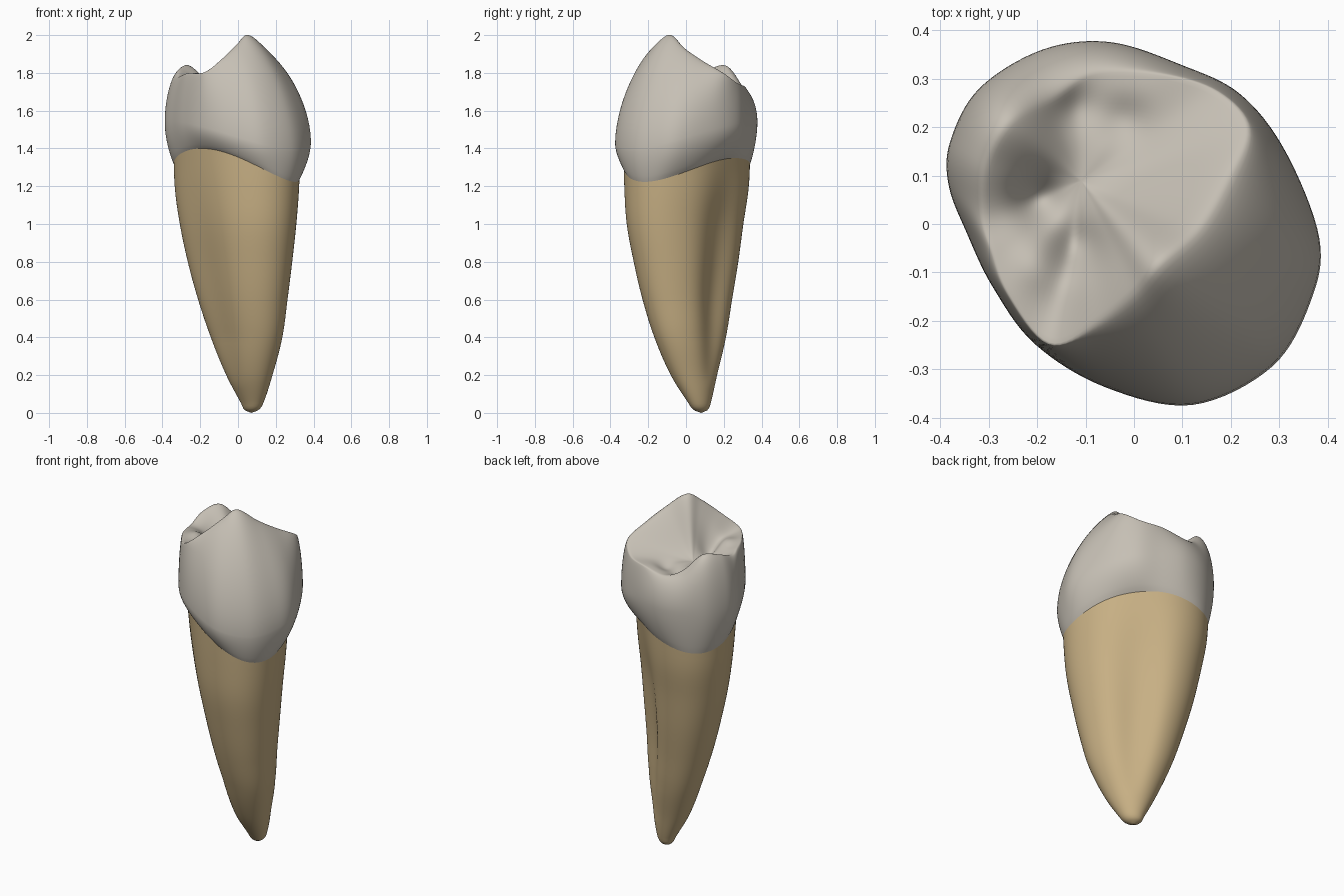
import bpy, math

if "Cube" in bpy.data.objects:
    bpy.data.objects.remove(bpy.data.objects["Cube"])

R2 = math.sqrt(2)
SUB = 8                      # columns between neighbouring control columns

# Crown control columns: biting-rim x, y, z and widest-outline x, y (counter-clockwise)
COLUMNS = [
    (.05, -.08, 2.005, .285, -.295), (.13, -.01, 1.935, .365, -.16),
    (.19, .09, 1.865, .383, -.03), (.235, .20, 1.80, .313, .15),
    (.17, .275, 1.745, .22, .268), (.05, .31, 1.73, .10, .328),
    (-.08, .31, 1.71, -.05, .376), (-.165, .26, 1.745, -.19, .36),
    (-.255, .21, 1.84, -.32, .28), (-.305, .12, 1.82, -.38, .17),
    (-.31, .02, 1.78, -.383, .08), (-.29, -.06, 1.79, -.345, -.02),
    (-.26, -.145, 1.80, -.292, -.13), (-.175, -.25, 1.805, -.205, -.248),
    (-.08, -.205, 1.88, -.06, -.337), (0, -.14, 1.96, .12, -.374),
]
# Root sections: height, centre x, centre y, half extent
ROOT = [
    (0, .07, .08, 0), (.015, .072, .078, .035), (.05, .075, .072, .056),
    (.2, .06, .042, .12), (.4, .045, .022, .19), (.6, .025, .007, .238),
    (.8, .01, 0, .278), (1, 0, -.005, .31), (1.2, -.006, .003, .331),
    (1.45, -.005, .005, .338),
]
# Pits, grooves and bumps of the biting surface: x, y, height, radius
DETAILS = [(-.20, .05, -.055, .05), (-.11, -.05, -.05, .05),
           (-.13, .25, -.035, .05), (-.02, .22, -.03, .05),
           (-.20, -.09, .035, .06)]
FOSSA = (-.11, .09, 1.715)


def hermite(p0, p1, m0, m1, t):
    return ((2*t**3 - 3*t*t + 1)*p0 + (t**3 - 2*t*t + t)*m0
            + (3*t*t - 2*t**3)*p1 + (t**3 - t*t)*m1)


def columns():
    n = len(COLUMNS)
    out = []
    for i in range(n):
        a, b, c, d = (COLUMNS[(i + k) % n] for k in (-1, 0, 1, 2))
        for j in range(SUB):
            out.append([hermite(b[k], c[k], (c[k]-a[k])/2, (d[k]-b[k])/2, j/SUB)
                        for k in range(5)])
    return out


def root_section(z):
    i = max(k for k in range(len(ROOT) - 1) if ROOT[k][0] <= z)
    h = ROOT[i+1][0] - ROOT[i][0]

    def slope(j, k):
        lo, hi = max(j - 1, 0), min(j + 1, len(ROOT) - 1)
        return (ROOT[hi][k] - ROOT[lo][k]) / (ROOT[hi][0] - ROOT[lo][0])
    return [hermite(ROOT[i][k], ROOT[i+1][k], slope(i, k)*h, slope(i+1, k)*h,
                    (z - ROOT[i][0])/h) for k in (1, 2, 3)]


def root_point(phi, z):
    cx, cy, h = root_section(z)
    a, b = 1.16*h, .80*h*(1 + .15*max(0, 1 - z/.4))
    # long grooves on the two flat sides
    g = math.sin(math.pi*min(1, max(0, (z - .15)/1.3)))
    d1 = math.atan2(math.sin(phi - 1.72), math.cos(phi - 1.72))
    d2 = math.atan2(math.sin(phi + 1.75), math.cos(phi + 1.75))
    b -= g*(.05*math.exp(-(d1/.4)**2) + .035*math.exp(-(d2/.5)**2))
    u, v = a*math.cos(phi), b*math.sin(phi)
    return (cx + (u + v)/R2, cy + (v - u)/R2, z)


def neck_height(phi):
    return (1.315 - .03*math.cos(phi) - .03*math.sin(phi)
            - .055*math.cos(2*phi) - .015*math.sin(2*phi))


def loft(name, rows, mat, tip, tip_first):
    """Skin closed rings; a tip vertex closes the first or last ring."""
    n = len(rows[0])
    verts = [p for r in rows for p in r] + [tip]
    faces = [(r*n + i, r*n + (i+1) % n, (r+1)*n + (i+1) % n, (r+1)*n + i)
             for r in range(len(rows) - 1) for i in range(n)]
    t, base = len(verts) - 1, 0 if tip_first else (len(rows) - 1)*n
    for i in range(n):
        a, b = base + i, base + (i+1) % n
        faces.append((b, a, t) if tip_first else (a, b, t))
    me = bpy.data.meshes.new(name)
    me.from_pydata(verts, [], faces)
    me.materials.append(mat)
    me.polygons.foreach_set("use_smooth", [True]*len(me.polygons))
    me.update()
    ob = bpy.data.objects.new(name, me)
    bpy.context.collection.objects.link(ob)
    return ob


def material(name, rgb):
    m = bpy.data.materials.new(name)
    m.diffuse_color = (*rgb, 1)
    m.use_nodes = True
    m.node_tree.nodes["Principled BSDF"].inputs["Base Color"].default_value = m.diffuse_color
    return m


cols = columns()
phis = [math.atan2((c[3] + c[4])/.335, (c[3] - c[4])/.43) for c in cols]
necks = [neck_height(p) for p in phis]

# Root: tapered, grooved, leaning tip
N = 44
root_rows = [[root_point(p, z*(k/N)**1.5) for p, z in zip(phis, necks)]
             for k in range(1, N + 1)]
loft("root", root_rows, material("root tan", (.57, .43, .23)),
     (.07, .08, 0), True)

# Crown: neck to widest outline, up to the rim, then down into the fossa
bulge = [1.465 - .07*math.cos(p) + .06*math.sin(p)**2 for p in phis]
crown_rows = []
for k in range(12):
    t = k/12
    f = math.sin(t*math.pi/2)**.85
    row = []
    for c, p, zn, zb in zip(cols, phis, necks, bulge):
        q = root_point(p, zn)
        row.append((q[0] + (c[3]-q[0])*f, q[1] + (c[4]-q[1])*f, zn + (zb-zn)*t))
    crown_rows.append(row)
for k in range(19):
    w = math.sin(k/18*math.pi/2)
    row = []
    for c, p, zb in zip(cols, phis, bulge):
        m = .4 + .3*math.cos(p)          # straighter on the outer (cheek) side
        f = m*w**1.7 + (1 - m)*(1 - math.sqrt(max(0, 1 - w*w)))
        row.append((c[3] + (c[0]-c[3])*f, c[4] + (c[1]-c[4])*f,
                    zb + (c[2]-zb)*w))
    crown_rows.append(row)


def biting_point(c, s):
    x = FOSSA[0] + (c[0] - FOSSA[0])*s
    y = FOSSA[1] + (c[1] - FOSSA[1])*s
    g = .4*s**1.7 + .6*s*s*(3 - 2*s)
    z = FOSSA[2] + (c[2] - FOSSA[2])*g
    for dx, dy, h, r in DETAILS:
        z += (1 - s**4)*h*math.exp(-((x-dx)**2 + (y-dy)**2)/(r*r))
    return (x, y, z)


for k in range(1, 24):
    crown_rows.append([biting_point(c, 1 - k/24) for c in cols])
crown = loft("crown", crown_rows, material("enamel ivory", (.565, .525, .46)),
             biting_point(cols[0], 0), False)

# Soften only the biting surface and rim so ridges blend into the sides
grp = crown.vertex_groups.new(name="biting_surface")
n = len(cols)
for r in range(20, len(crown_rows)):
    grp.add(list(range(r*n, (r+1)*n)), min(1, (r - 19)/8), 'REPLACE')
grp.add([len(crown_rows)*n], 1, 'REPLACE')
soft = crown.modifiers.new("soften", 'SMOOTH')
soft.factor = .5
soft.iterations = 6
soft.vertex_group = "biting_surface"
